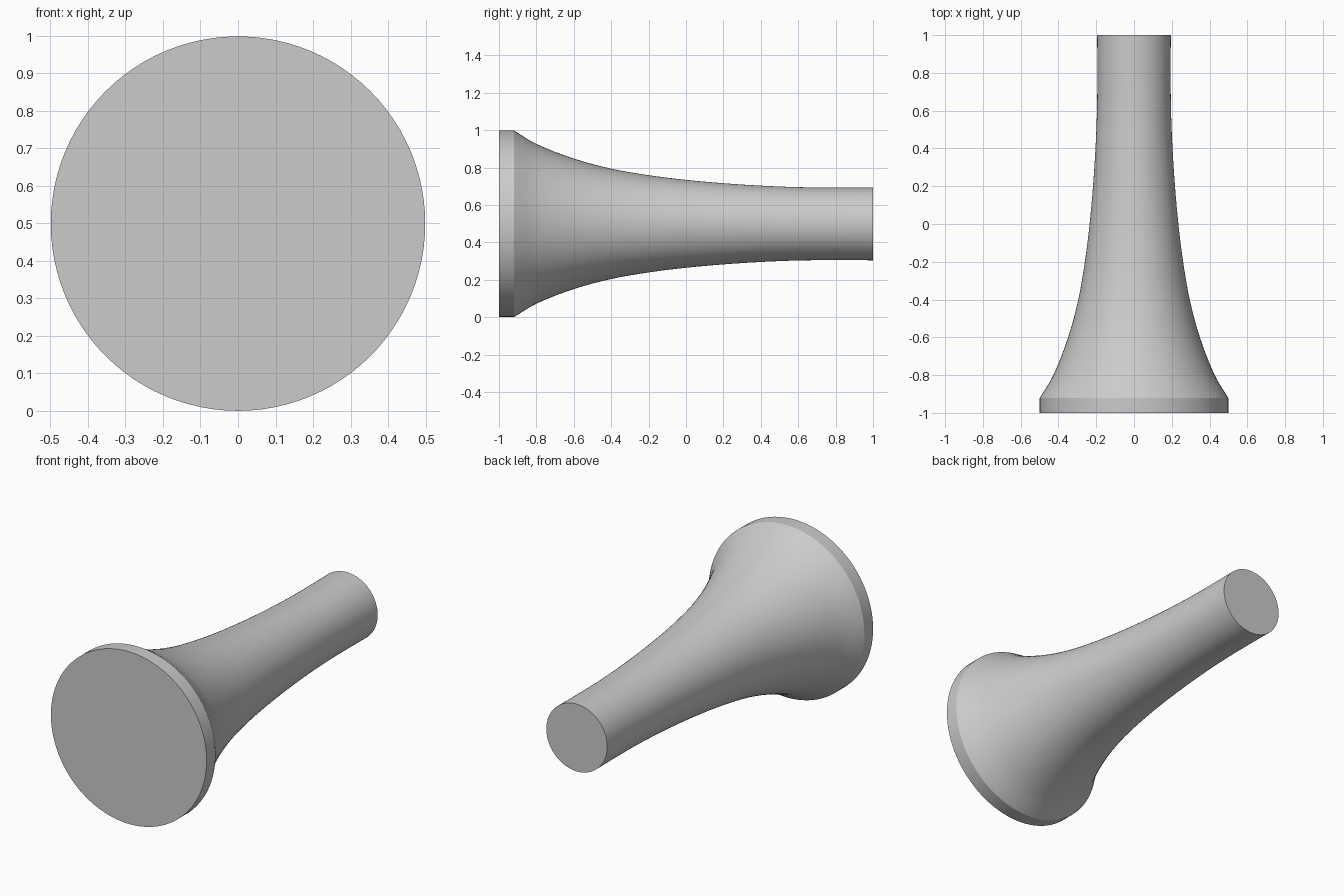
import bpy, bmesh, math

if "Cube" in bpy.data.objects:
    bpy.data.objects.remove(bpy.data.objects["Cube"])

SEGMENTS = 96
RADIUS = 0.499

grey = bpy.data.materials.new("plain grey")
grey.diffuse_color = (0.6, 0.6, 0.6, 1)
grey.use_nodes = True
grey.node_tree.nodes["Principled BSDF"].inputs["Base Color"].default_value = grey.diffuse_color

# Flare control points: (distance along y, radius)
flare = [(-0.92, RADIUS), (-0.8, 0.427), (-0.6, 0.349), (-0.4, 0.295), (-0.2, 0.260),
         (0.0, 0.235), (0.2, 0.217), (0.4, 0.204), (0.6, 0.196), (0.8, 0.194), (1.0, 0.195)]


def smooth_curve(pts, steps=4):
    """Cubic interpolation with finite-difference tangents."""
    n = len(pts)
    slopes = []
    for i in range(n):
        a, b = pts[max(i - 1, 0)], pts[min(i + 1, n - 1)]
        slopes.append((b[1] - a[1]) / (b[0] - a[0]))
    out = []
    for i in range(n - 1):
        (y0, r0), (y1, r1) = pts[i], pts[i + 1]
        h = y1 - y0
        for k in range(steps):
            t = k / steps
            r = ((2*t**3 - 3*t**2 + 1) * r0 + (t**3 - 2*t**2 + t) * h * slopes[i]
                 + (3*t**2 - 2*t**3) * r1 + (t**3 - t**2) * h * slopes[i + 1])
            out.append((y0 + h * t, r))
    return out + [pts[-1]]


# Straight rim followed by the flare, turned around the y axis
profile = [(-1.0, RADIUS)] + smooth_curve(flare)
bm = bmesh.new()
rings = []
for y, r in profile:
    rings.append([bm.verts.new((r * math.cos(a), y, RADIUS + r * math.sin(a)))
                  for a in (2 * math.pi * i / SEGMENTS for i in range(SEGMENTS))])
for a, b in zip(rings, rings[1:]):
    for i in range(SEGMENTS):
        j = (i + 1) % SEGMENTS
        bm.faces.new((a[i], a[j], b[j], b[i]))

# Flat end discs
bm.faces.new(rings[0])
bm.faces.new(rings[-1])
bmesh.ops.recalc_face_normals(bm, faces=bm.faces)

mesh = bpy.data.meshes.new("flared_handle")
bm.to_mesh(mesh)
bm.free()
mesh.materials.append(grey)
handle = bpy.data.objects.new("flared_handle", mesh)
bpy.context.collection.objects.link(handle)

# Smooth sides with crisp rim and end edges
bpy.context.view_layer.objects.active = handle
handle.select_set(True)
bpy.ops.object.shade_smooth_by_angle(angle=math.radians(20))
